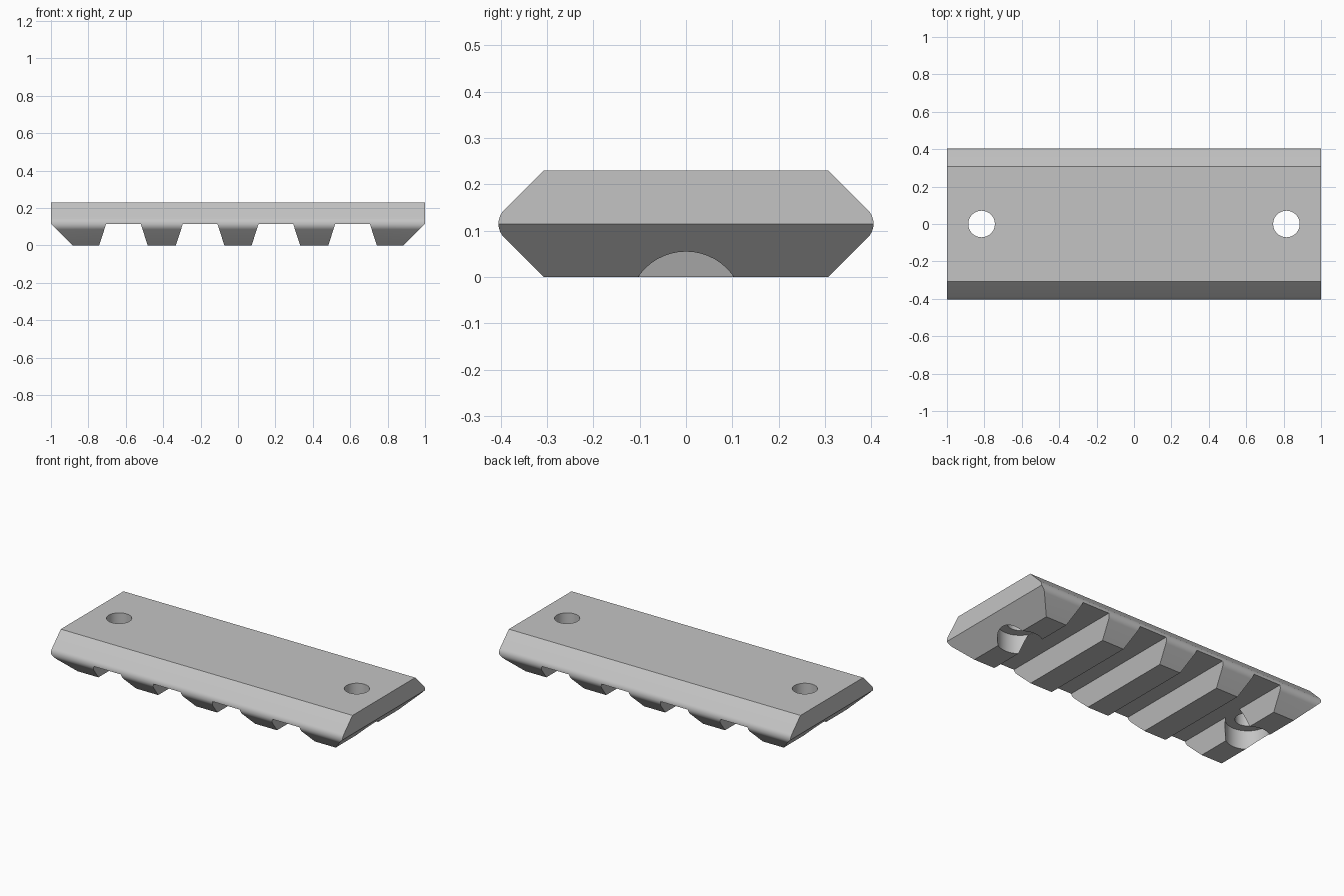
import bpy, bmesh, math

cube = bpy.data.objects.get("Cube")
if cube:
    bpy.data.objects.remove(cube, do_unlink=True)

HEIGHT, MID = 0.23, 0.115      # full height and groove floor height
EDGE_Y, ROUND = 0.307, 0.042   # flat half width, radius of the side edges

grey = bpy.data.materials.new("plain grey")
grey.use_nodes = True
grey.diffuse_color = (0.55, 0.55, 0.55, 1)
grey.node_tree.nodes["Principled BSDF"].inputs["Base Color"].default_value = (0.55, 0.55, 0.55, 1)


def make_object(name, bm):
    bmesh.ops.recalc_face_normals(bm, faces=bm.faces[:])
    mesh = bpy.data.meshes.new(name)
    bm.to_mesh(mesh)
    bm.free()
    mesh.materials.append(grey)
    obj = bpy.data.objects.new(name, mesh)
    bpy.context.collection.objects.link(obj)
    return obj


def prism(points, direction):
    """Extrude a closed outline along a direction."""
    bm = bmesh.new()
    face = bm.faces.new([bm.verts.new(p) for p in points])
    grown = bmesh.ops.extrude_face_region(bm, geom=[face])["geom"]
    verts = [v for v in grown if isinstance(v, bmesh.types.BMVert)]
    bmesh.ops.translate(bm, verts=verts, vec=direction)
    return bm


def cut(target, cutter):
    """Subtract one part from another and remove the cutter."""
    cutter.hide_render = True
    mod = target.modifiers.new("cut", 'BOOLEAN')
    mod.operation, mod.solver, mod.object = 'DIFFERENCE', 'EXACT', cutter
    bpy.context.view_layer.objects.active = target
    bpy.ops.object.modifier_apply(modifier=mod.name)
    bpy.data.objects.remove(cutter, do_unlink=True)


def cylinder(name, x, radius, bottom, top):
    ring = [(x + radius * math.cos(a), radius * math.sin(a), bottom)
            for a in (math.tau * i / 48 for i in range(48))]
    return make_object(name, prism(ring, (0, 0, top - bottom)))


# Rail bar: hexagonal section with rounded side edges
centre_y = EDGE_Y + MID - ROUND * math.sqrt(2)
arc = [math.radians(-45 + 90 * i / 10) for i in range(11)]
half = [(EDGE_Y, 0)]
half += [(centre_y + ROUND * math.cos(a), MID + ROUND * math.sin(a)) for a in arc]
half += [(EDGE_Y, HEIGHT)]
section = half + [(-y, z) for y, z in reversed(half)]
bm = prism([(-1, y, z) for y, z in section], (2, 0, 0))

# Sloped undersides of both ends
for side in (-1, 1):
    bmesh.ops.bisect_plane(bm, geom=bm.verts[:] + bm.edges[:] + bm.faces[:],
                           plane_co=(side, 0, MID), plane_no=(side, 0, -1),
                           clear_outer=True)
    bmesh.ops.holes_fill(bm, edges=[e for e in bm.edges if e.is_boundary], sides=0)
rail = make_object("rail", bm)

# Tapered cross grooves between the teeth
for x in (-0.6125, -0.2025, 0.2025, 0.6125):
    outline = [(x - 0.146, -0.5, -0.05), (x + 0.146, -0.5, -0.05),
               (x + 0.0925, -0.5, MID), (x - 0.0925, -0.5, MID)]
    cut(rail, make_object("groove_cutter", prism(outline, (0, 1, 0))))

# Screw holes with wide recesses underneath
for x in (-0.815, 0.815):
    cut(rail, cylinder("recess_cutter", x, 0.125, -0.05, MID + 0.001))
    cut(rail, cylinder("hole_cutter", x, 0.071, -0.05, HEIGHT + 0.05))

# Smooth the rounded surfaces, keep the edges crisp
bpy.ops.object.select_all(action='DESELECT')
rail.select_set(True)
bpy.context.view_layer.objects.active = rail
bpy.ops.object.shade_smooth_by_angle(angle=math.radians(25))
